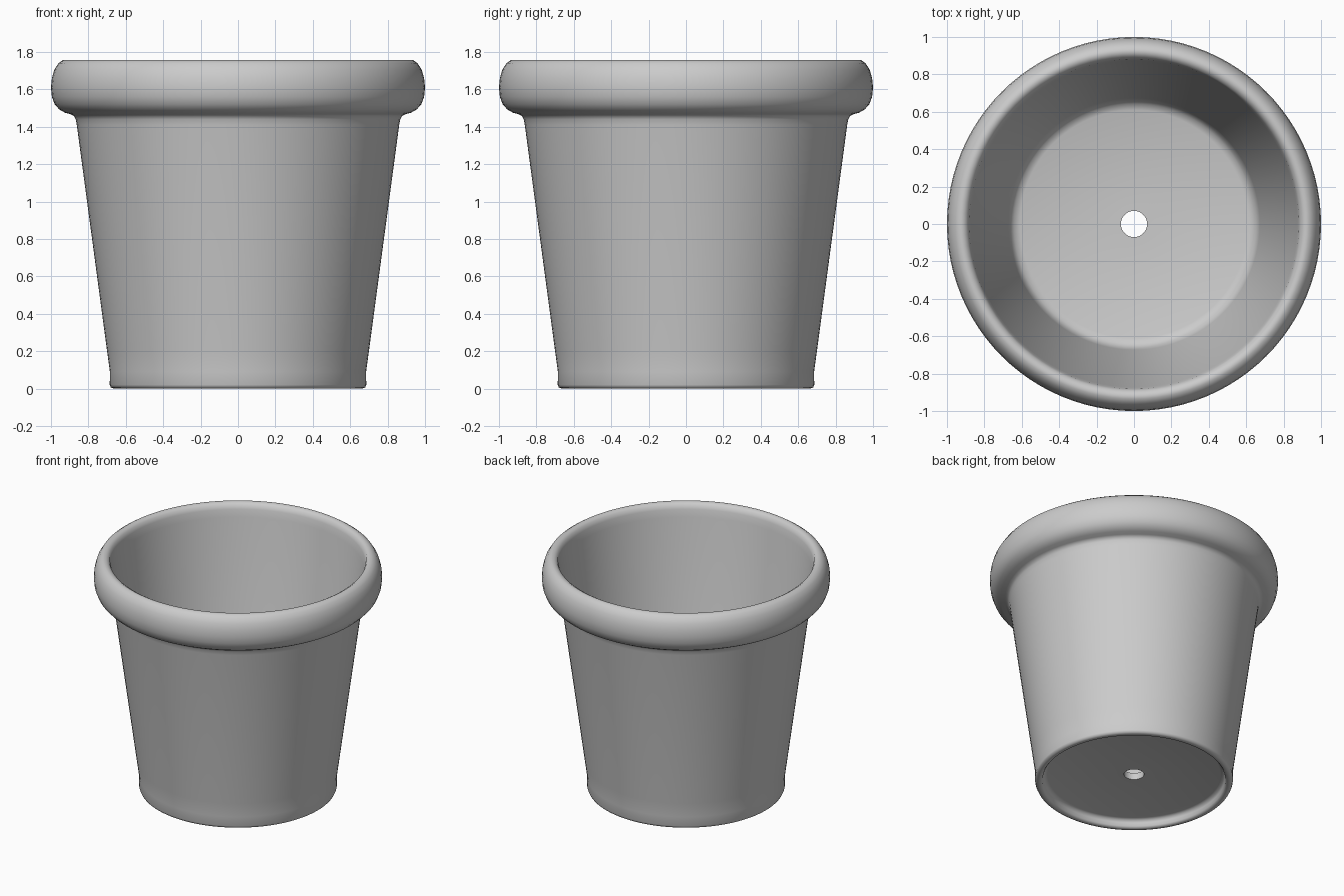
import bpy, bmesh, math

if "Cube" in bpy.data.objects:
    bpy.data.objects.remove(bpy.data.objects["Cube"])

clay = bpy.data.materials.new("plain grey clay")
clay.diffuse_color = (0.6, 0.6, 0.6, 1)
clay.use_nodes = True
clay.node_tree.nodes["Principled BSDF"].inputs["Base Color"].default_value = clay.diffuse_color

SEGMENTS = 96

# Closed cross-section (radius, height), from drain hole round the outside and back
profile = [
    # recessed underside
    (0.07, 0.06), (0.60, 0.06), (0.622, 0.053), (0.63, 0.035), (0.634, 0.012), (0.645, 0.0),
    # foot and tapered outer wall
    (0.665, 0.0), (0.68, 0.006), (0.686, 0.02), (0.685, 0.09), (0.70, 0.20), (0.862, 1.41),
    # rolled rim
    (0.868, 1.44), (0.877, 1.458), (0.895, 1.467), (0.925, 1.475), (0.955, 1.492),
    (0.98, 1.52), (0.995, 1.56), (1.0, 1.61), (0.995, 1.66), (0.982, 1.705),
    (0.96, 1.74), (0.935, 1.757), (0.915, 1.758), (0.893, 1.745), (0.882, 1.715),
    # inner wall and rounded floor
    (0.873, 1.66), (0.673, 0.19), (0.662, 0.15), (0.642, 0.122), (0.61, 0.11), (0.07, 0.11),
]

# Turned pot body
bm = bmesh.new()
rings = []
for r, z in profile:
    rings.append([bm.verts.new((r * math.cos(2 * math.pi * i / SEGMENTS),
                                r * math.sin(2 * math.pi * i / SEGMENTS), z))
                  for i in range(SEGMENTS)])
for k, ring in enumerate(rings):
    nxt = rings[(k + 1) % len(rings)]
    for i in range(SEGMENTS):
        j = (i + 1) % SEGMENTS
        bm.faces.new((ring[i], ring[j], nxt[j], nxt[i]))
bmesh.ops.recalc_face_normals(bm, faces=bm.faces[:])

mesh = bpy.data.meshes.new("plant_pot")
bm.to_mesh(mesh)
bm.free()
mesh.materials.append(clay)
pot = bpy.data.objects.new("plant_pot", mesh)
bpy.context.collection.objects.link(pot)

bpy.context.view_layer.objects.active = pot
pot.select_set(True)
bpy.ops.object.shade_smooth_by_angle(angle=math.radians(50))
